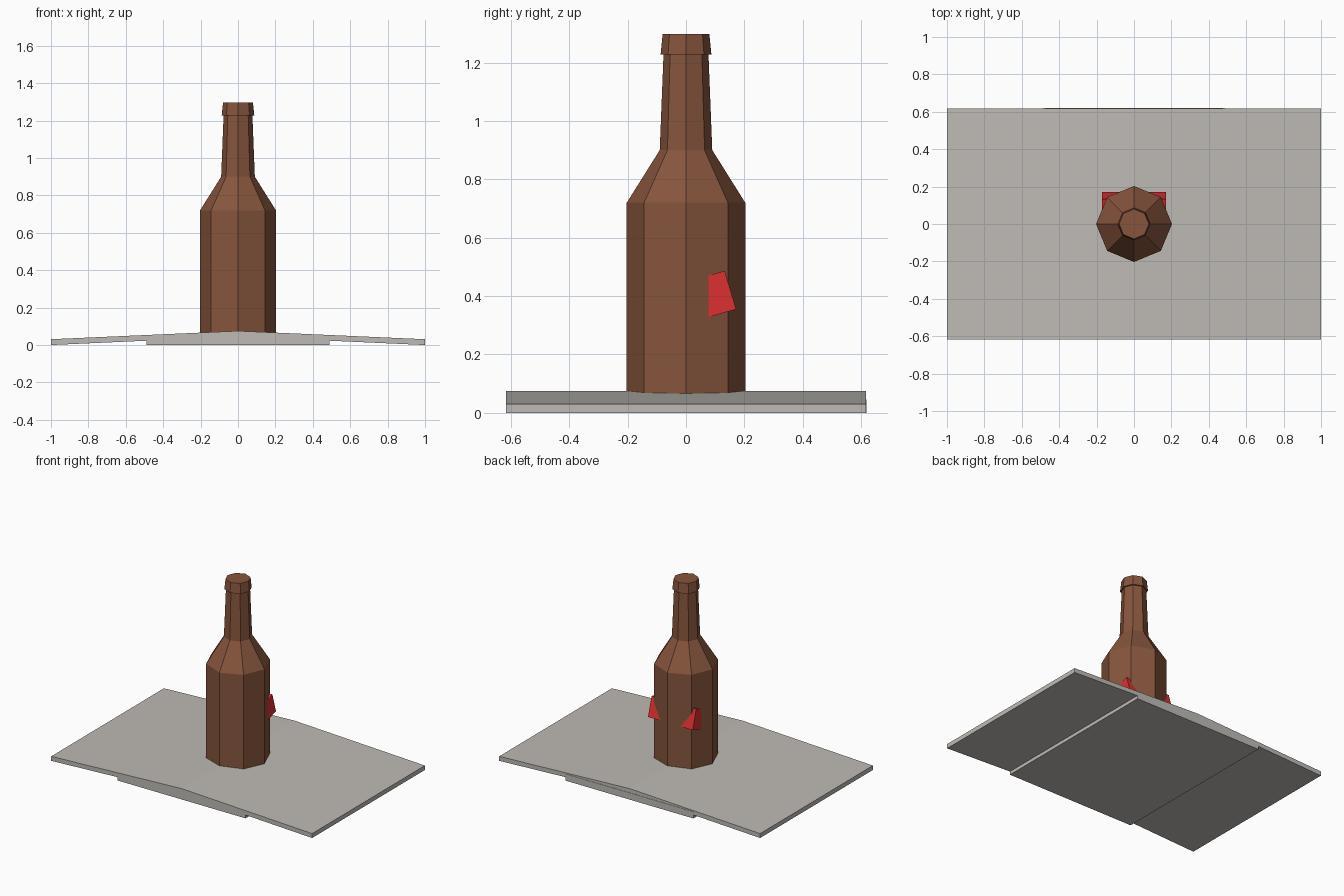
import bpy, bmesh, math
from mathutils import Matrix

if "Cube" in bpy.data.objects:
    bpy.data.objects.remove(bpy.data.objects["Cube"])


def material(name, rgb):
    m = bpy.data.materials.new(name)
    m.diffuse_color = (*rgb, 1.0)
    m.use_nodes = True
    m.node_tree.nodes["Principled BSDF"].inputs["Base Color"].default_value = m.diffuse_color
    return m


GREY = material("stone_grey", (0.52, 0.50, 0.47))
BROWN = material("bottle_brown", (0.24, 0.09, 0.046))
RED = material("label_red", (0.72, 0.03, 0.032))


def finish(name, bm, mat):
    bmesh.ops.recalc_face_normals(bm, faces=bm.faces)
    me = bpy.data.meshes.new(name)
    bm.to_mesh(me)
    bm.free()
    me.materials.append(mat)
    ob = bpy.data.objects.new(name, me)
    bpy.context.collection.objects.link(ob)
    return ob


def extrude_profile(name, profile, y0, y1, mat):
    # x/z outline pulled along y
    bm = bmesh.new()
    face = bm.faces.new([bm.verts.new((x, y0, z)) for x, z in profile])
    new = bmesh.ops.extrude_face_region(bm, geom=[face])["geom"]
    bmesh.ops.translate(bm, vec=(0, y1 - y0, 0),
                        verts=[v for v in new if isinstance(v, bmesh.types.BMVert)])
    return finish(name, bm, mat)


def lathe(name, profile, sides, mat):
    # stacked rings of (radius, z), closed at both ends
    bm = bmesh.new()
    rings = [[bm.verts.new((r * math.cos(2 * math.pi * i / sides),
                            r * math.sin(2 * math.pi * i / sides), z))
              for i in range(sides)] for r, z in profile]
    for a, b in zip(rings, rings[1:]):
        for i in range(sides):
            j = (i + 1) % sides
            bm.faces.new((a[i], a[j], b[j], b[i]))
    bm.faces.new(rings[0])
    bm.faces.new(rings[-1])
    return finish(name, bm, mat)


def box(name, size, loc, tilt, mat):
    bm = bmesh.new()
    bmesh.ops.create_cube(bm, size=1.0)
    bm.transform(Matrix.Translation(loc) @ Matrix.Rotation(tilt, 4, 'X')
                 @ Matrix.Diagonal((*size, 1.0)))
    return finish(name, bm, mat)


# Bent slab: ridge along y, ends drooping to the ground
for side, name in ((-1, "slab_left"), (1, "slab_right")):
    extrude_profile(name, [(0, 0.045), (side, 0.0), (side, 0.031), (0, 0.075)],
                    -0.617, 0.617, GREY)

# Flat foot under the slab
box("slab_foot", (0.98, 1.236, 0.046), (0, 0.001, 0.023), 0, GREY)

# Eight-sided bottle with shoulder, neck and lip
lathe("bottle", [(0.203, 0.001), (0.203, 0.72), (0.09, 0.90), (0.077, 1.228),
                 (0.087, 1.228), (0.08, 1.297)], 8, BROWN)

# Tilted red block set in the bottle, its corners poking out at the back
tilt = math.radians(16.5)
depth, height = 0.13, 0.137
cy = 0.152 - depth / 2 * math.cos(tilt)
cz = 0.421 - depth / 2 * math.sin(tilt)
box("label_block", (0.342, depth, height), (0, cy, cz), tilt, RED)
